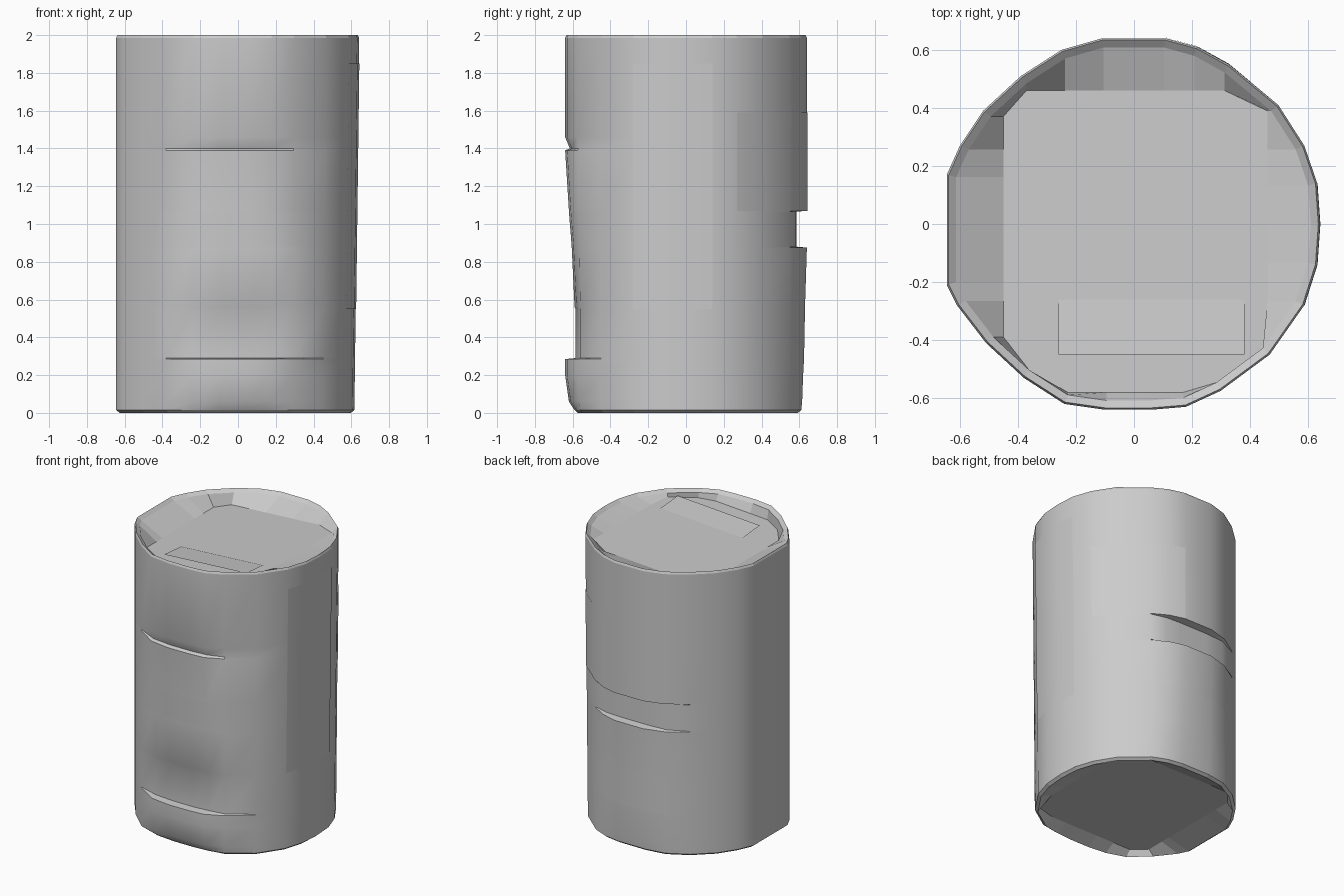
import bpy, bmesh, math
from mathutils import Vector

old = bpy.data.objects.get("Cube")
if old:
    bpy.data.objects.remove(old, do_unlink=True)

grey = bpy.data.materials.new("Plain grey")
grey.use_nodes = True
grey.diffuse_color = (0.6, 0.6, 0.6, 1)
grey.node_tree.nodes["Principled BSDF"].inputs["Base Color"].default_value = grey.diffuse_color

# Uneven round outline, counter-clockwise from the +x side
OUTLINE = [(0.645, 0), (0.635, 0.14), (0.59, 0.27), (0.5, 0.41), (0.33, 0.55), (0.22, 0.61),
           (0.11, 0.64), (-0.11, 0.64), (-0.25, 0.6), (-0.39, 0.51), (-0.52, 0.39),
           (-0.6, 0.27), (-0.645, 0.17), (-0.645, -0.21), (-0.61, -0.28), (-0.51, -0.41),
           (-0.38, -0.53), (-0.24, -0.62), (-0.1, -0.64), (0.06, -0.64), (0.18, -0.63),
           (0.3, -0.575), (0.47, -0.45), (0.59, -0.28), (0.635, -0.14)]
SIDES = len(OUTLINE)


def clamp(value, low, high):
    return min(max(value, low), high)


def wall_point(p, z, front=0.0, back=0.0):
    """Outline point at a height, with the front and back faces pushed in."""
    x, y = p
    if x > 0:
        x *= 0.955 + 0.02 * z
    front_share = clamp((-y - 0.55) / 0.08, 0, 1)
    back_share = clamp((y - 0.57) / 0.07, 0, 1)
    return Vector((x, y + front * front_share - back * back_share, z))


def lid_height(x):
    return 1.926 + 0.06 * x


def loft(name, rings, cap_last=False, closed=True, smooth=True):
    """Join rows of points with faces and add the result as an object."""
    bm = bmesh.new()
    rows = [[bm.verts.new(v) for v in ring] for ring in rings]
    n = len(rows[0])
    for a, b in zip(rows, rows[1:]):
        for i in range(n if closed else n - 1):
            j = (i + 1) % n
            bm.faces.new((a[i], a[j], b[j], b[i]))
    if cap_last:
        bm.faces.new(rows[-1])
    bmesh.ops.recalc_face_normals(bm, faces=bm.faces)
    mesh = bpy.data.meshes.new(name)
    bm.to_mesh(mesh)
    bm.free()
    mesh.materials.append(grey)
    ob = bpy.data.objects.new(name, mesh)
    bpy.context.collection.objects.link(ob)
    if smooth:
        bpy.ops.object.select_all(action='DESELECT')
        bpy.context.view_layer.objects.active = ob
        ob.select_set(True)
        bpy.ops.object.shade_smooth_by_angle(angle=math.radians(32))


# Wall: height, front inset, back inset
LEVELS = [(0.015, 0.05, 0.03), (0.06, 0.02, 0.025), (0.2, 0.0, 0.02), (0.285, 0.0, 0.015),
          (0.29, 0.055, 0.015), (0.55, 0.055, 0.01), (0.56, 0.05, 0.01), (0.875, 0.035, 0.0),
          (0.88, 0.035, 0.055), (1.065, 0.02, 0.055), (1.07, 0.02, 0.0), (1.39, 0.0, 0.0),
          (1.4, 0.025, 0.0), (1.46, 0.0, 0.0), (1.985, 0.0, 0.0)]
loft("can_wall", [[wall_point(p, *level) for p in OUTLINE] for level in LEVELS])

# Rim and sunken lid, which slopes up towards the left side
outer = [wall_point(p, 1.985) for p in OUTLINE]
rim = [Vector((v.x * 0.99, v.y * 0.99, 2.0)) for v in outer]
lip = [Vector((v.x * 0.95, v.y * 0.95, 1.98)) for v in outer]
lid = []
for v in lip:
    x = clamp(v.x, -0.45, 0.46)
    lid.append(Vector((x, clamp(v.y, -0.58, 0.46), lid_height(x))))
loft("rim", [outer, rim, lip], smooth=False)
loft("sunken_lid", [lip, lid], cap_last=True, smooth=False)

# Shallow sunken base
foot = [wall_point(p, *LEVELS[0]) for p in OUTLINE]
sole = [Vector((v.x * 0.97, v.y * 0.97, 0.0)) for v in foot]
base = [Vector((clamp(v.x, -0.46, 0.46), clamp(v.y, -0.48, 0.48), 0.04)) for v in sole]
loft("sunken_base", [foot, sole, base], cap_last=True, smooth=False)


# Thin overlapping skin panels on the wall
def panel(name, start, count, z0, z1, lift):
    pts = [OUTLINE[(start + i) % SIDES] for i in range(count + 1)]
    rings = []
    for z in (z0, z1):
        ring = [wall_point(p, z) for p in pts]
        rings.append([Vector((v.x * (1 + lift), v.y * (1 + lift), z)) for v in ring])
    loft(name, rings, closed=False)


panel("back_left_panel", 2, 4, 1.07, 1.59, 0.004)
panel("left_panel", 23, 3, 0.55, 1.85, 0.004)

# Loose sheet lying across the front of the lid
sheet = [[Vector((x, y, lid_height(x) + up)) for x in (-0.26, 0.38)]
         for y, up in ((-0.45, 0.02), (-0.26, 0.004))]
loft("front_lid_sheet", sheet, closed=False, smooth=False)
